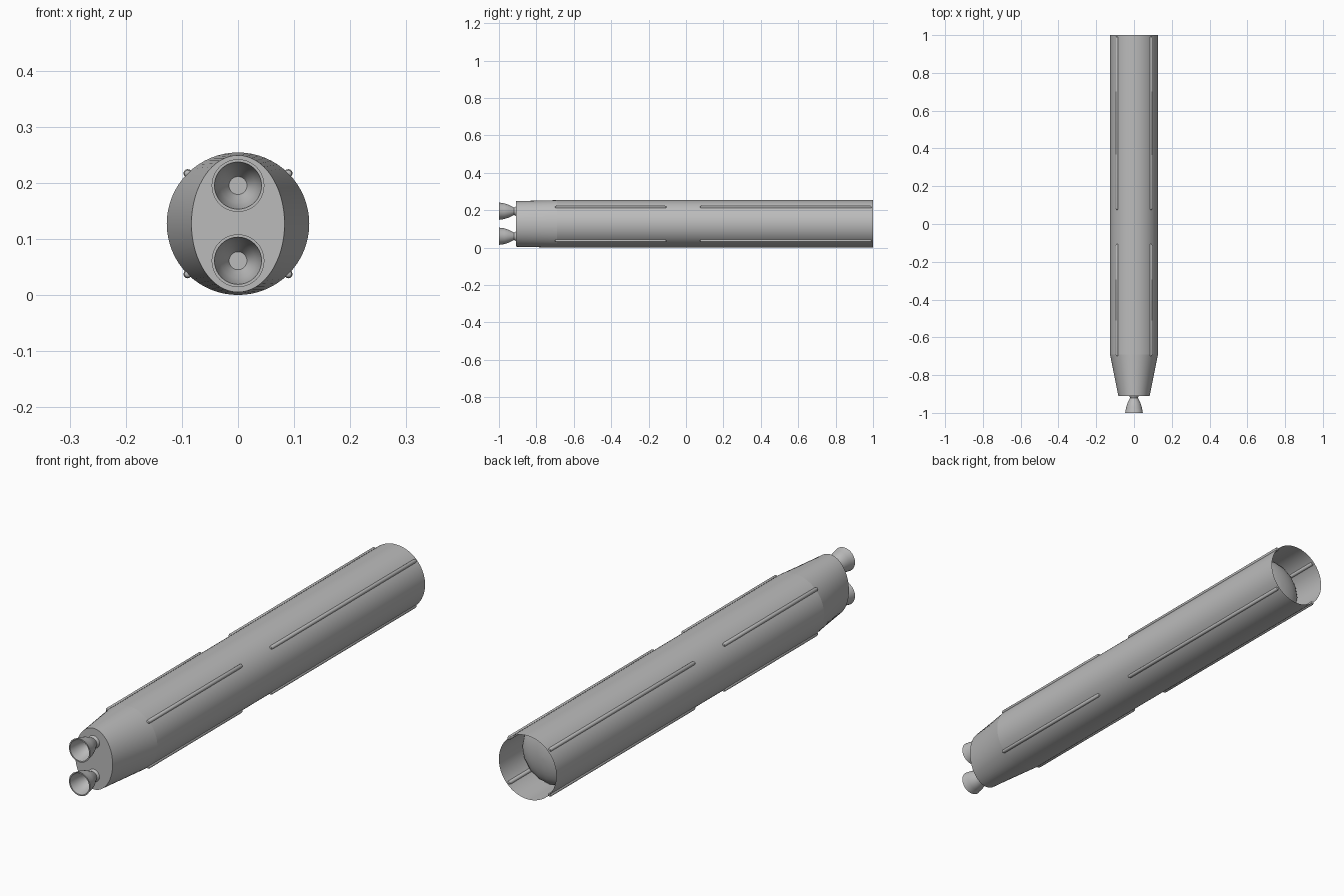
import bpy, bmesh, math

if "Cube" in bpy.data.objects:
    bpy.data.objects.remove(bpy.data.objects["Cube"])

CZ = 0.127   # height of the stage axis
R = 0.127    # stage radius

grey = bpy.data.materials.new("plain_grey")
grey.diffuse_color = (0.5, 0.5, 0.5, 1)
grey.use_nodes = True
grey.node_tree.nodes["Principled BSDF"].inputs["Base Color"].default_value = grey.diffuse_color


def loft(name, rings, cx=0.0, cz=CZ, n=64, cap_start=False, cap_end=False):
    """Skin elliptical rings (y, half width, half height) along y."""
    bm = bmesh.new()
    loops = []
    for y, rx, rz in rings:
        loops.append([bm.verts.new((cx + rx * math.cos(2 * math.pi * i / n), y,
                                    cz + rz * math.sin(2 * math.pi * i / n)))
                      for i in range(n)])
    for a, b in zip(loops, loops[1:]):
        for i in range(n):
            j = (i + 1) % n
            bm.faces.new((a[i], b[i], b[j], a[j]))
    if cap_start:
        bm.faces.new(loops[0])
    if cap_end:
        bm.faces.new(loops[-1][::-1])
    for f in bm.faces:
        f.smooth = True
    me = bpy.data.meshes.new(name)
    bm.to_mesh(me)
    bm.free()
    me.set_sharp_from_angle(angle=math.radians(35))
    me.materials.append(grey)
    ob = bpy.data.objects.new(name, me)
    bpy.context.collection.objects.link(ob)
    return ob


# main tube, open at the back
loft("body_tube", [(-0.69, R, R), (1.0, R, R)])

# tail narrowing to an upright ellipse
loft("tail_section", [(-0.91, 0.083, 0.122), (-0.69, R, R)], cap_start=True)

# tank dome recessed inside the open end
dome = []
for k in range(9):
    t = math.radians(88) * k / 8
    dome.append((0.845 + 0.055 * math.sin(t), 0.126 * math.cos(t), 0.126 * math.cos(t)))
loft("tank_dome", dome, n=16, cap_end=True)

# two engine bells: inner surface out to the lip, then outer surface back
bell = [(0.0, 0.017), (0.012, 0.023), (0.03, 0.032), (0.052, 0.039), (0.078, 0.043)]
profile = [(-0.922 - d, r - 0.001, r - 0.001) for d, r in bell]
profile += [(-1.0, 0.047, 0.047)]
profile += [(-0.92 - d, r + 0.003, r + 0.003) for d, r in reversed(bell)]
profile += [(-0.908, 0.026, 0.026)]
for label, z in (("upper", 0.195), ("lower", 0.061)):
    loft(label + "_engine_bell", profile, cz=z, n=40, cap_start=True)

# cable ducts with rounded ends on the four diagonals
r = 0.0075
for q in range(4):
    a = math.radians(45 + 90 * q)
    for label, y0, y1 in (("front", -0.70, -0.105), ("rear", 0.075, 0.993)):
        rings = [(y0, r * 0.3, r * 0.3), (y0 + 0.002, r * 0.75, r * 0.75), (y0 + 0.007, r, r),
                 (y1 - 0.007, r, r), (y1 - 0.002, r * 0.75, r * 0.75), (y1, r * 0.3, r * 0.3)]
        loft(f"{label}_duct_{q + 1}", rings, cx=R * math.cos(a), cz=CZ + R * math.sin(a),
             n=12, cap_start=True, cap_end=True)
